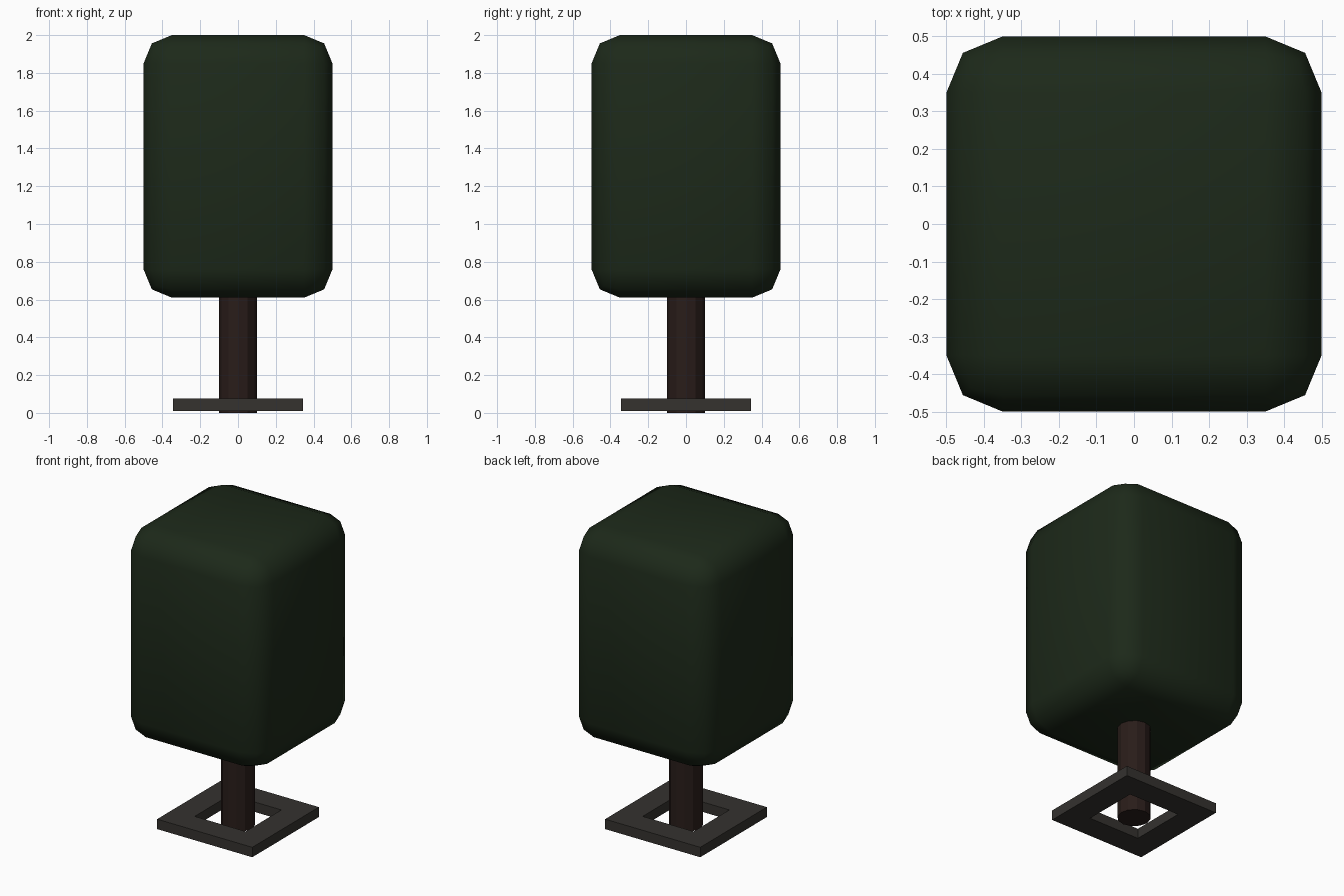
import bpy, bmesh

if "Cube" in bpy.data.objects:
    bpy.data.objects.remove(bpy.data.objects["Cube"])


def paint(obj, name, rgb):
    mat = bpy.data.materials.new(name)
    mat.diffuse_color = (*rgb, 1)
    mat.use_nodes = True
    mat.node_tree.nodes["Principled BSDF"].inputs["Base Color"].default_value = mat.diffuse_color
    obj.data.materials.append(mat)


def box(name, half, z0, z1):
    bpy.ops.mesh.primitive_cube_add(size=1, location=(0, 0, (z0 + z1) / 2))
    obj = bpy.context.object
    obj.name = name
    obj.scale = (2 * half, 2 * half, z1 - z0)
    bpy.ops.object.transform_apply(location=False, rotation=False, scale=True)
    return obj


# Rounded block of leaves
crown = box("foliage", 0.5, 0.61, 2.0)
bevel = crown.modifiers.new("rounding", 'BEVEL')
bevel.width = 0.15
bevel.segments = 2
bpy.ops.object.modifier_apply(modifier=bevel.name)
bpy.ops.object.shade_smooth()
paint(crown, "leaf_green", (0.012, 0.022, 0.010))

# Faceted trunk
bpy.ops.mesh.primitive_cylinder_add(vertices=12, radius=0.1, depth=0.65, location=(0, 0, 0.325))
trunk = bpy.context.object
trunk.name = "trunk"
paint(trunk, "bark_brown", (0.022, 0.012, 0.010))

# Square planter frame with an open middle
OUTER, INNER, Z0, Z1 = 0.345, 0.185, 0.01, 0.075
CORNERS = [(-1, -1), (1, -1), (1, 1), (-1, 1)]
bm = bmesh.new()
loops = [[bm.verts.new((x * r, y * r, z)) for x, y in CORNERS]
         for r, z in ((OUTER, Z0), (OUTER, Z1), (INNER, Z1), (INNER, Z0))]
for i in range(4):
    a, b = loops[i], loops[(i + 1) % 4]
    for k in range(4):
        n = (k + 1) % 4
        bm.faces.new((a[k], a[n], b[n], b[k]))
bmesh.ops.recalc_face_normals(bm, faces=bm.faces)
mesh = bpy.data.meshes.new("planter_frame")
bm.to_mesh(mesh)
bm.free()
frame = bpy.data.objects.new("planter_frame", mesh)
bpy.context.collection.objects.link(frame)
paint(frame, "dark_stone", (0.035, 0.032, 0.028))
